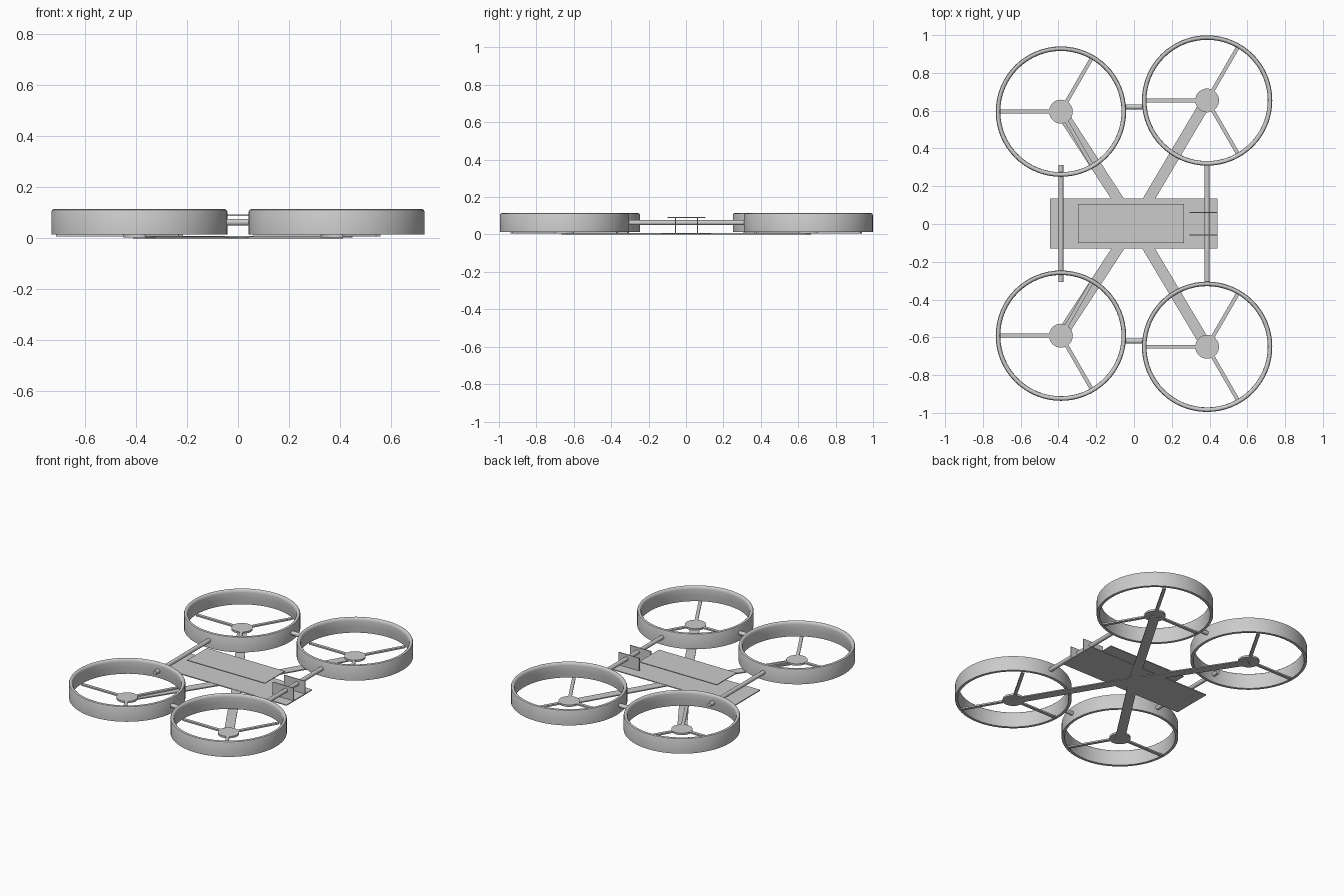
import bpy, bmesh, math
from mathutils import Vector

if "Cube" in bpy.data.objects:
    bpy.data.objects.remove(bpy.data.objects["Cube"])


def finish(name, bm, smooth=False):
    bmesh.ops.recalc_face_normals(bm, faces=bm.faces)
    me = bpy.data.meshes.new(name)
    bm.to_mesh(me)
    bm.free()
    ob = bpy.data.objects.new(name, me)
    bpy.context.collection.objects.link(ob)
    if smooth:
        bpy.context.view_layer.objects.active = ob
        ob.select_set(True)
        bpy.ops.object.shade_smooth_by_angle(angle=math.radians(40))
        ob.select_set(False)
    return ob


def box(name, lo, hi):
    bm = bmesh.new()
    bmesh.ops.create_cube(bm, size=1)
    lo, hi = Vector(lo), Vector(hi)
    for v in bm.verts:
        v.co = (lo + hi) / 2 + v.co * (hi - lo)
    return finish(name, bm)


def bar(name, a, b, width, z0, z1):
    """Flat bar between two plan points."""
    a, b = Vector(a), Vector(b)
    d = b - a
    ob = box(name, (0, -width / 2, z0), (d.length, width / 2, z1))
    ob.location = (a.x, a.y, 0)
    ob.rotation_euler.z = math.atan2(d.y, d.x)
    return ob


def rod(name, a, b, r, seg=24):
    a, b = Vector(a), Vector(b)
    bm = bmesh.new()
    bmesh.ops.create_cone(bm, cap_ends=True, segments=seg, radius1=r, radius2=r,
                          depth=(b - a).length)
    q = (b - a).to_track_quat('Z', 'Y')
    for v in bm.verts:
        v.co = q @ v.co + (a + b) / 2
    return finish(name, bm, True)


def lathe(name, profile, loc, seg=64):
    bm = bmesh.new()
    rings = []
    for i in range(seg):
        t = 2 * math.pi * i / seg
        rings.append([bm.verts.new((r * math.cos(t), r * math.sin(t), z)) for r, z in profile])
    n = len(profile)
    for i in range(seg):
        p, q = rings[i], rings[(i + 1) % seg]
        for j in range(n):
            k = (j + 1) % n
            bm.faces.new((p[j], q[j], q[k], p[k]))
    ob = finish(name, bm, True)
    ob.location = loc
    return ob


# Duct wall: rounded lip on top, slimmer trailing edge below
DUCT = [(0.345, 0.014), (0.345, 0.104), (0.342, 0.111), (0.336, 0.114), (0.329, 0.113),
        (0.323, 0.107), (0.321, 0.095), (0.322, 0.06), (0.328, 0.014)]

# Four rotor units: duct, motor mount, three stators and a frame arm
for sx, cy0, end in ((-1, 0.593, "left"), (1, 0.652, "right")):
    for sy, side in ((-1, "front"), (1, "back")):
        tag = f"{side}_{end}"
        cx, cy = sx * 0.387, sy * cy0 + 0.002
        lathe(f"duct_{tag}", DUCT, (cx, cy, 0))
        rod(f"motor_mount_{tag}", (cx, cy, 0.004), (cx, cy, 0.016), 0.063, 32)
        for k, deg in enumerate((60, 180, 300)):
            t = math.radians(deg)
            tip = (cx + 0.326 * math.cos(t), cy + 0.326 * math.sin(t))
            bar(f"stator_{tag}_{k}", (cx, cy), tip, 0.02, 0.006, 0.0155)
        bar(f"arm_{tag}", (0, 0), (cx, cy), 0.058, 0.0, 0.007)

# Body plates
box("lower_plate", (-0.445, -0.13, 0.003), (0.442, 0.134, 0.009))
box("upper_plate", (-0.297, -0.1, 0.088), (0.265, 0.105, 0.093))

# Rods linking the ducts
for sx, end in ((-1, "left"), (1, "right")):
    rod(f"cross_rod_{end}", (sx * 0.387, -0.307, 0.063), (sx * 0.387, 0.312, 0.063), 0.0135)
for sy, side in ((-1, "front"), (1, "back")):
    rod(f"duct_link_{side}", (-0.055, sy * 0.62, 0.063), (0.055, sy * 0.62, 0.063), 0.0135)

# Upright brackets around the right rod
for y in (-0.057, 0.061):
    box("rod_bracket", (0.293, y - 0.003, 0.005), (0.442, y + 0.003, 0.092))
